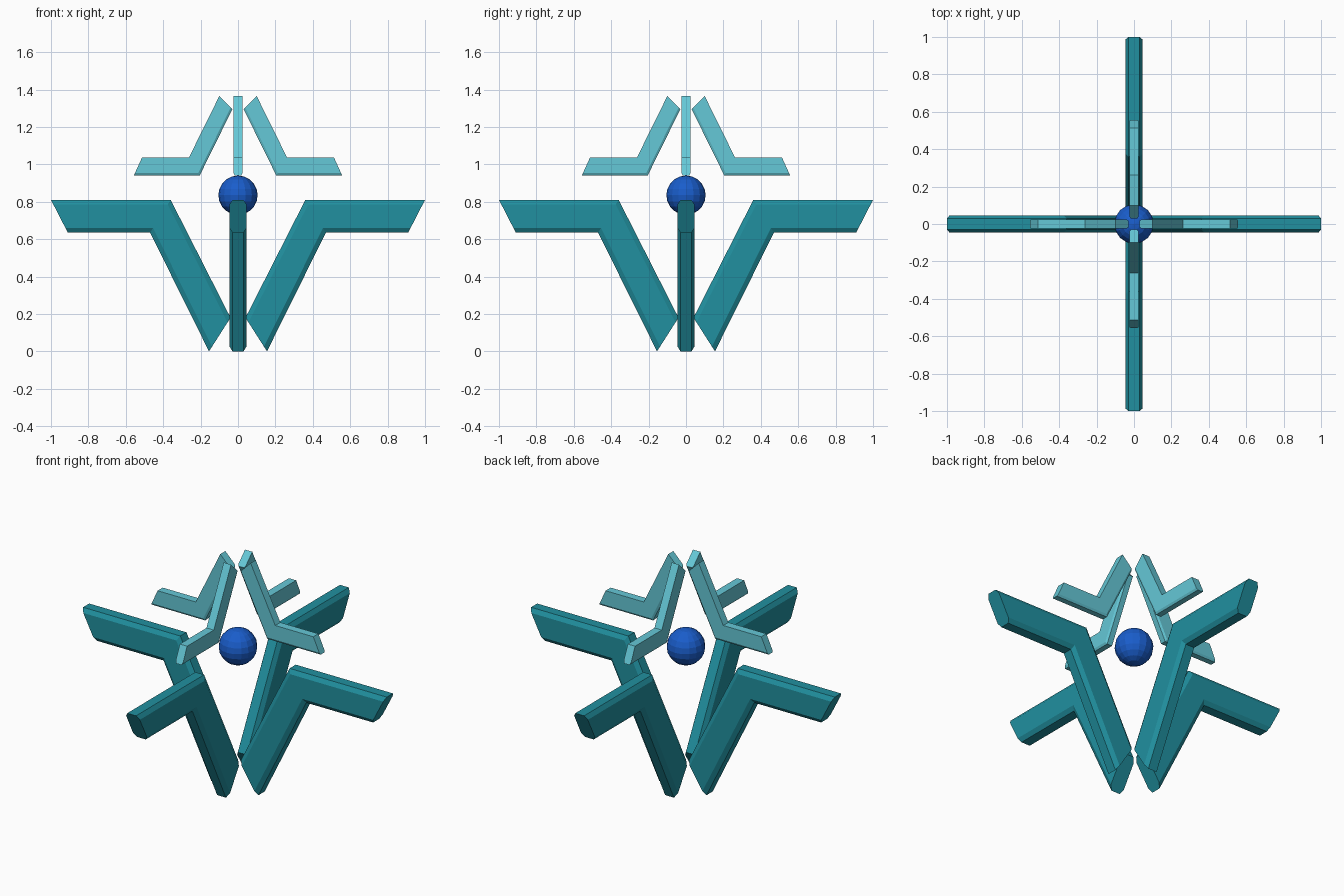
import bpy, bmesh, math
from mathutils import Matrix

if "Cube" in bpy.data.objects:
    bpy.data.objects.remove(bpy.data.objects["Cube"])


def material(name, rgb):
    m = bpy.data.materials.new(name)
    m.diffuse_color = (*rgb, 1)
    m.use_nodes = True
    m.node_tree.nodes["Principled BSDF"].inputs["Base Color"].default_value = m.diffuse_color
    return m


teal = material("teal", (0.015, 0.28, 0.35))
pale = material("pale_teal", (0.13, 0.58, 0.68))
blue = material("blue", (0.01, 0.11, 0.60))


def add_object(name, bm, mat):
    bmesh.ops.recalc_face_normals(bm, faces=bm.faces)
    me = bpy.data.meshes.new(name)
    bm.to_mesh(me)
    bm.free()
    me.materials.append(mat)
    ob = bpy.data.objects.new(name, me)
    bpy.context.collection.objects.link(ob)


def arm(name, stations, half, cut, k_upper, k_lower, mat, turn):
    """Bent bar with chamfered long edges; stations are (upper, lower) xz pairs."""
    section = [(0, half - cut if k_upper else half), (k_upper, half),
               (1 - k_lower, half), (1, half - cut)]
    if not k_upper:
        section.pop(0)
    ring = section + [(t, -y) for t, y in reversed(section)]
    bm = bmesh.new()
    loops = [[bm.verts.new((a[0] + (b[0] - a[0]) * t, y, a[1] + (b[1] - a[1]) * t))
              for t, y in ring] for a, b in stations]
    n = len(ring)
    for p, q in zip(loops, loops[1:]):
        for i in range(n):
            j = (i + 1) % n
            bm.faces.new((p[i], p[j], q[j], q[i]))
    bm.faces.new(loops[0])
    bm.faces.new(loops[-1])
    bm.transform(Matrix.Rotation(turn, 4, 'Z'))
    add_object(name, bm, mat)


# Four large lower arms and four small upper arms around the centre
LOWER = [((0.04, 0.18), (0.155, 0.0)),
         ((0.36, 0.81), (0.47, 0.635)),
         ((1.0, 0.81), (0.91, 0.635))]
UPPER = [((0.10, 1.365), (0.03, 1.295)),
         ((0.262, 1.037), (0.205, 0.94)),
         ((0.513, 1.037), (0.557, 0.94))]
for i, side in enumerate(("right", "back", "left", "front")):
    turn = i * math.pi / 2
    arm(f"lower_arm_{side}", LOWER, 0.045, 0.016, 0.14, 0.14, teal, turn)
    arm(f"upper_arm_{side}", UPPER, 0.024, 0.007, 0, 0.13, pale, turn)

# Faceted floating core
bm = bmesh.new()
bmesh.ops.create_uvsphere(bm, u_segments=16, v_segments=10, radius=0.105)
bm.transform(Matrix.Translation((0, 0, 0.835)))
add_object("core_ball", bm, blue)
